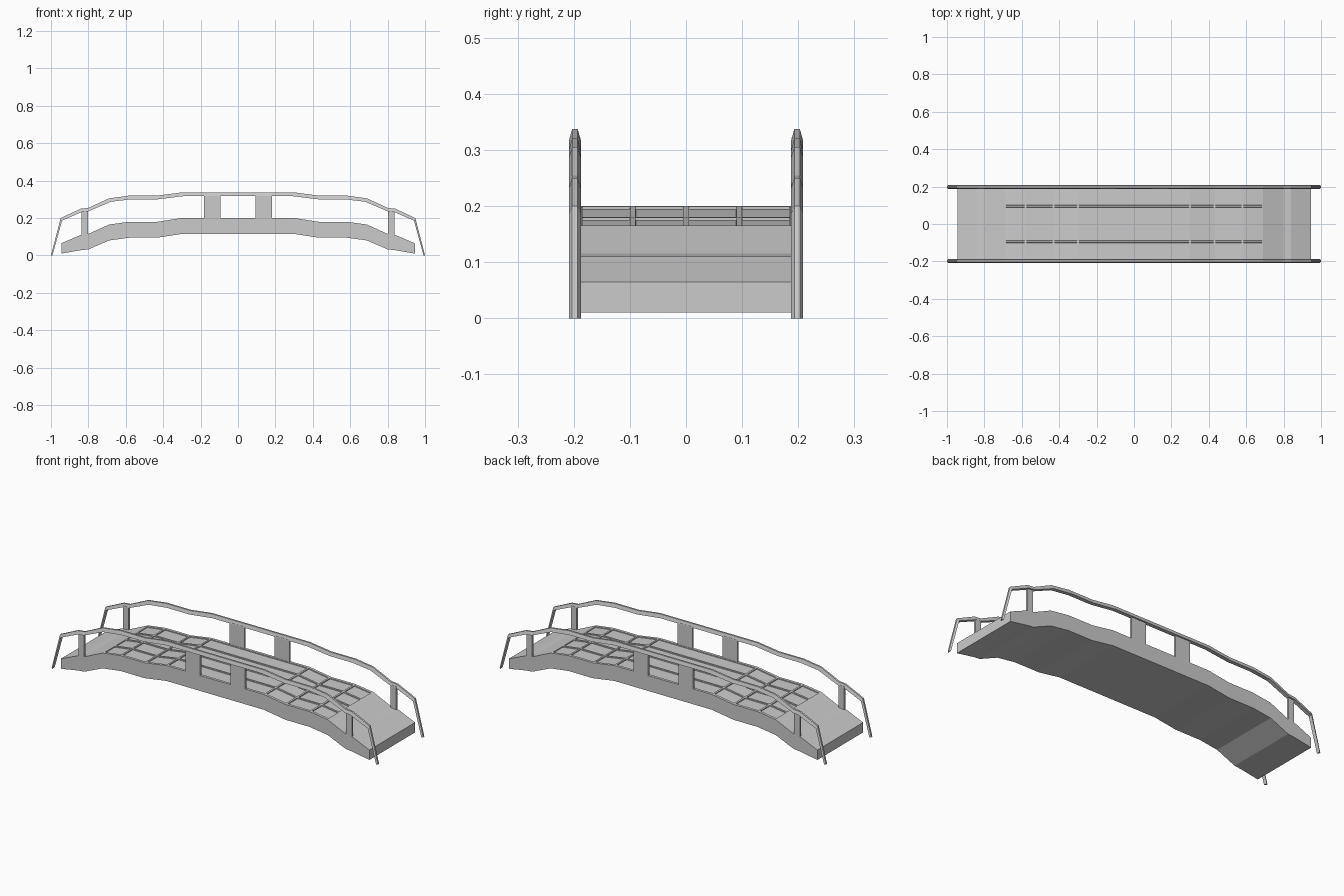
import bpy, bmesh

if "Cube" in bpy.data.objects:
    bpy.data.objects.remove(bpy.data.objects["Cube"])

# half profiles (x, z) from the centre outwards
DECK_TOP = [(0.30, 0.20), (0.43, 0.18), (0.58, 0.18), (0.69, 0.165),
            (0.80, 0.115), (0.84, 0.11), (0.945, 0.065)]
DECK_LOW = [0.115, 0.095, 0.095, 0.08, 0.032, 0.028, 0.01]
RAIL_TOP = [(0.30, 0.337), (0.43, 0.32), (0.58, 0.32), (0.69, 0.305),
            (0.80, 0.254), (0.84, 0.25), (0.948, 0.20), (1.0, 0.0)]
RAIL_LOW = [(0.29, 0.317), (0.43, 0.30), (0.57, 0.30), (0.68, 0.287),
            (0.80, 0.236), (0.835, 0.232), (0.941, 0.186), (0.992, 0.0)]


def mirrored(half):
    return [(-x, z) for x, z in reversed(half)] + list(half)


def finish(name, bm):
    bmesh.ops.recalc_face_normals(bm, faces=bm.faces)
    mesh = bpy.data.meshes.new(name)
    bm.to_mesh(mesh)
    bm.free()
    obj = bpy.data.objects.new(name, mesh)
    bpy.context.collection.objects.link(obj)
    return obj


def add_deck():
    # slab swept along the arch, split into four columns of sunken panels
    bm = bmesh.new()
    top = mirrored(DECK_TOP)
    low = mirrored([(p[0], z) for p, z in zip(DECK_TOP, DECK_LOW)])
    ys = [-0.2, -0.19, -0.095, 0, 0.095, 0.19, 0.2]
    rings = []
    for (x, z), (xl, zl) in zip(top, low):
        ring = [bm.verts.new((x, y, z)) for y in ys]
        ring += [bm.verts.new((xl, y, zl)) for y in (0.2, -0.2)]
        rings.append(ring)
    panels = []
    for s, (a, b) in enumerate(zip(rings, rings[1:])):
        n = len(a)
        for i in range(n):
            j = (i + 1) % n
            f = bm.faces.new((a[i], b[i], b[j], a[j]))
            if 1 <= i <= 4 and 3 <= s <= len(rings) - 5:
                panels.append(f)
    bm.faces.new(rings[0])
    bm.faces.new(rings[-1])
    bmesh.ops.recalc_face_normals(bm, faces=bm.faces)
    bmesh.ops.inset_individual(bm, faces=panels, thickness=0.005, use_even_offset=True)
    bmesh.ops.inset_individual(bm, faces=panels, thickness=0.0005, depth=-0.005,
                               use_even_offset=True)
    finish("deck", bm)


def add_rail(name, y):
    # handrail with a tapered section, narrow on top
    bm = bmesh.new()
    rings = []
    for (xt, zt), (xl, zl) in zip(mirrored(RAIL_TOP), mirrored(RAIL_LOW)):
        rings.append([bm.verts.new(c) for c in (
            (xt, y - 0.005, zt), (xt, y + 0.005, zt),
            (xl, y + 0.0105, zl), (xl, y - 0.0105, zl))])
    for a, b in zip(rings, rings[1:]):
        for i in range(4):
            j = (i + 1) % 4
            bm.faces.new((a[i], b[i], b[j], a[j]))
    bm.faces.new(rings[0])
    bm.faces.new(rings[-1])
    finish(name, bm)


def add_post(name, x, width, y, z0, z1):
    bm = bmesh.new()
    bmesh.ops.create_cube(bm, size=1)
    for v in bm.verts:
        v.co = (x + v.co.x * width, y + v.co.y * 0.012, (z0 + z1) / 2 + v.co.z * (z1 - z0))
    finish(name, bm)


add_deck()
for side, s in (("front", -1), ("back", 1)):
    add_rail(side + "_handrail", s * 0.198)
    for end, e in (("left", -1), ("right", 1)):
        add_post(f"{side}_{end}_centre_post", e * 0.138, 0.09, s * 0.194, 0.18, 0.322)
        add_post(f"{side}_{end}_end_post", e * 0.82, 0.035, s * 0.194, 0.09, 0.24)
